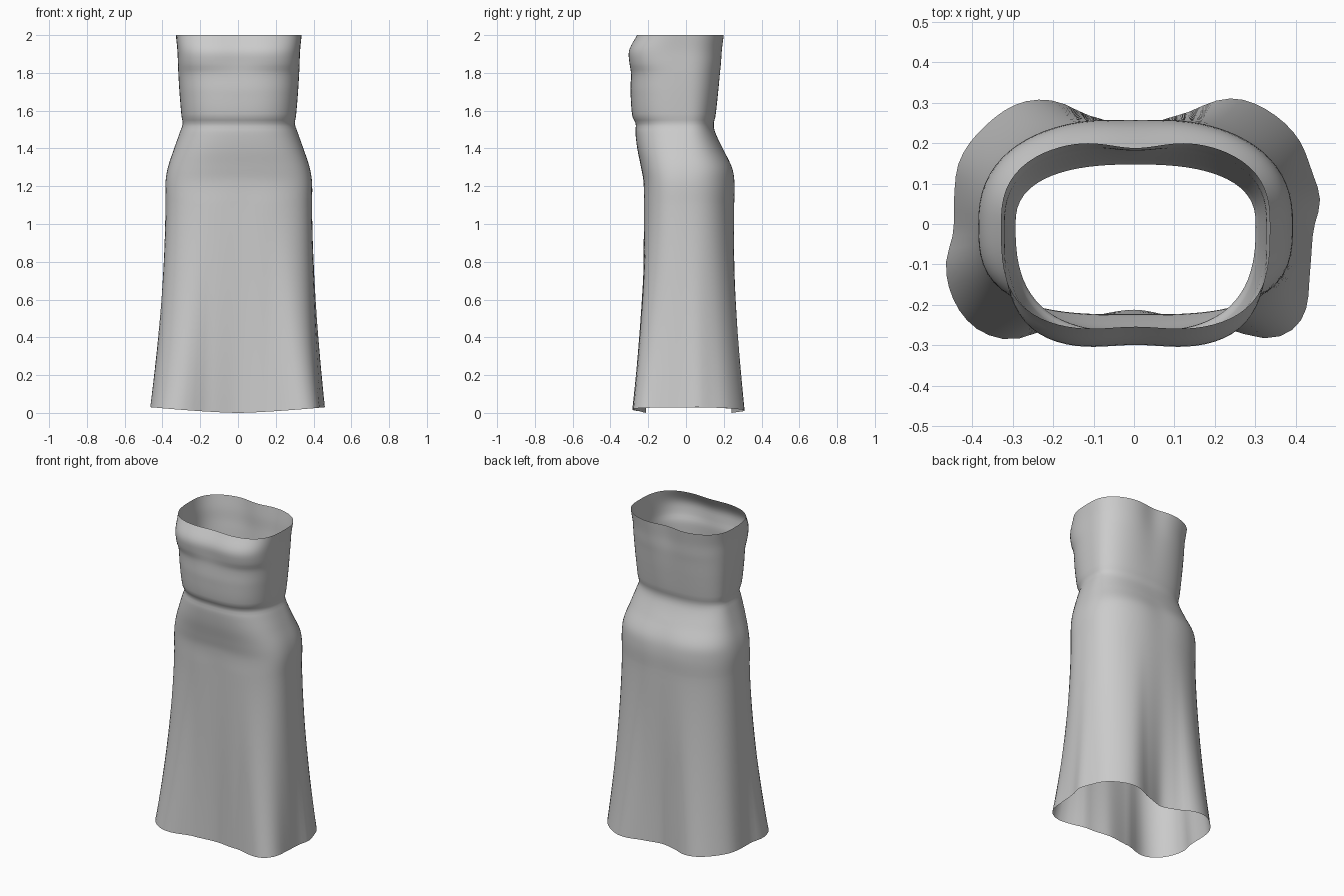
import bpy, bmesh, math

if "Cube" in bpy.data.objects:
    bpy.data.objects.remove(bpy.data.objects["Cube"])

N = 96  # points around each ring

# z, half width, front y, back y, front roundness, back roundness, front dent, back dent
LEVELS = [
    (1.10, .388, -.226, .259, 3.0, 2.4, .004, .004),
    (1.22, .388, -.225, .262, 3.0, 2.4, .000, .006),
    (1.30, .375, -.238, .248, 2.9, 2.5, .000, .006),
    (1.40, .342, -.258, .195, 2.8, 2.5, .000, .000),
    (1.49, .310, -.268, .153, 2.7, 2.5, .000, .000),
    (1.53, .297, -.266, .147, 2.7, 2.5, .000, .000),
    (1.57, .303, -.284, .156, 2.8, 2.5, .000, .000),
    (1.70, .314, -.294, .174, 2.9, 2.5, .000, .004),
    (1.80, .320, -.294, .186, 3.0, 2.5, .003, .008),
    (1.85, .322, -.304, .193, 3.3, 2.5, .008, .012),
    (1.92, .325, -.306, .200, 3.4, 2.5, .010, .018),
    (2.00, .333, -.264, .210, 3.2, 2.6, .010, .022),
]

# wavy hem outline seen from above
HEM = [(.46, .06), (.44, .13), (.40, .22), (.30, .297), (.23, .31), (.12, .272),
       (0, .24), (-.11, .268), (-.20, .305), (-.28, .30), (-.36, .25), (-.43, .16),
       (-.445, .06), (-.447, -.02), (-.465, -.10), (-.455, -.165), (-.42, -.23),
       (-.37, -.27), (-.30, -.285), (-.16, -.237), (0, -.212), (.16, -.235),
       (.25, -.265), (.31, -.282), (.375, -.272), (.42, -.225), (.435, -.12), (.443, -.02)]


def spline(xs, ys, x):
    """Smooth curve through unevenly spaced points."""
    i = 0
    while i < len(xs) - 2 and x > xs[i + 1]:
        i += 1

    def slope(k):
        a, b = max(k - 1, 0), min(k + 1, len(xs) - 1)
        return (ys[b] - ys[a]) / (xs[b] - xs[a])
    h = xs[i + 1] - xs[i]
    t = (x - xs[i]) / h
    return ((2*t**3 - 3*t*t + 1) * ys[i] + (t**3 - 2*t*t + t) * h * slope(i)
            + (3*t*t - 2*t**3) * ys[i + 1] + (t**3 - t*t) * h * slope(i + 1))


# hem as radius over angle, repeated so it wraps around
polar = sorted((math.atan2(y, x) % math.tau, math.hypot(x, y)) for x, y in HEM)
polar = ([(a - math.tau, r) for a, r in polar[-3:]] + polar
         + [(a + math.tau, r) for a, r in polar[:3]])
hem_a, hem_r = zip(*polar)
columns = list(zip(*LEVELS))


def body_point(z, a):
    w, yf, yb, nf, nb, df, db = (spline(columns[0], c, z) for c in columns[1:])
    c, s = math.cos(a), math.sin(a)
    h, n, d = (yb, nb, db) if s > 0 else (-yf, nf, df)
    r = ((abs(c) / w) ** n + (abs(s) / h) ** n) ** (-1 / n)
    x, y = r * c, r * s
    y -= math.copysign(d, s) * math.exp(-(x / .10) ** 2) * abs(s)
    return x + .004, y


def dress_point(z, a):
    x, y = body_point(max(z, 1.10), a)
    if z < 1.10:  # skirt flares from the hips into the wavy hem
        t = ((1.10 - z) / 1.10) ** 1.55
        r = spline(hem_a, hem_r, a)
        x += (r * math.cos(a) - x) * t
        y += (r * math.sin(a) - y) * t
        z += .03 * (min(abs(x) / .46, 1)) ** 1.4 * t
    return x, y, z


heights = [1.10 * i / 22 for i in range(22)] + [1.10 + .9 * i / 54 for i in range(55)]
bm = bmesh.new()
rings = [[bm.verts.new(dress_point(z, math.tau * k / N)) for k in range(N)] for z in heights]
for lo, hi in zip(rings, rings[1:]):
    for k in range(N):
        j = (k + 1) % N
        bm.faces.new((lo[k], lo[j], hi[j], hi[k]))

# strapless dress, an open cloth shell
mesh = bpy.data.meshes.new("dress")
bm.to_mesh(mesh)
bm.free()
dress = bpy.data.objects.new("dress", mesh)
bpy.context.collection.objects.link(dress)
for p in mesh.polygons:
    p.use_smooth = True
